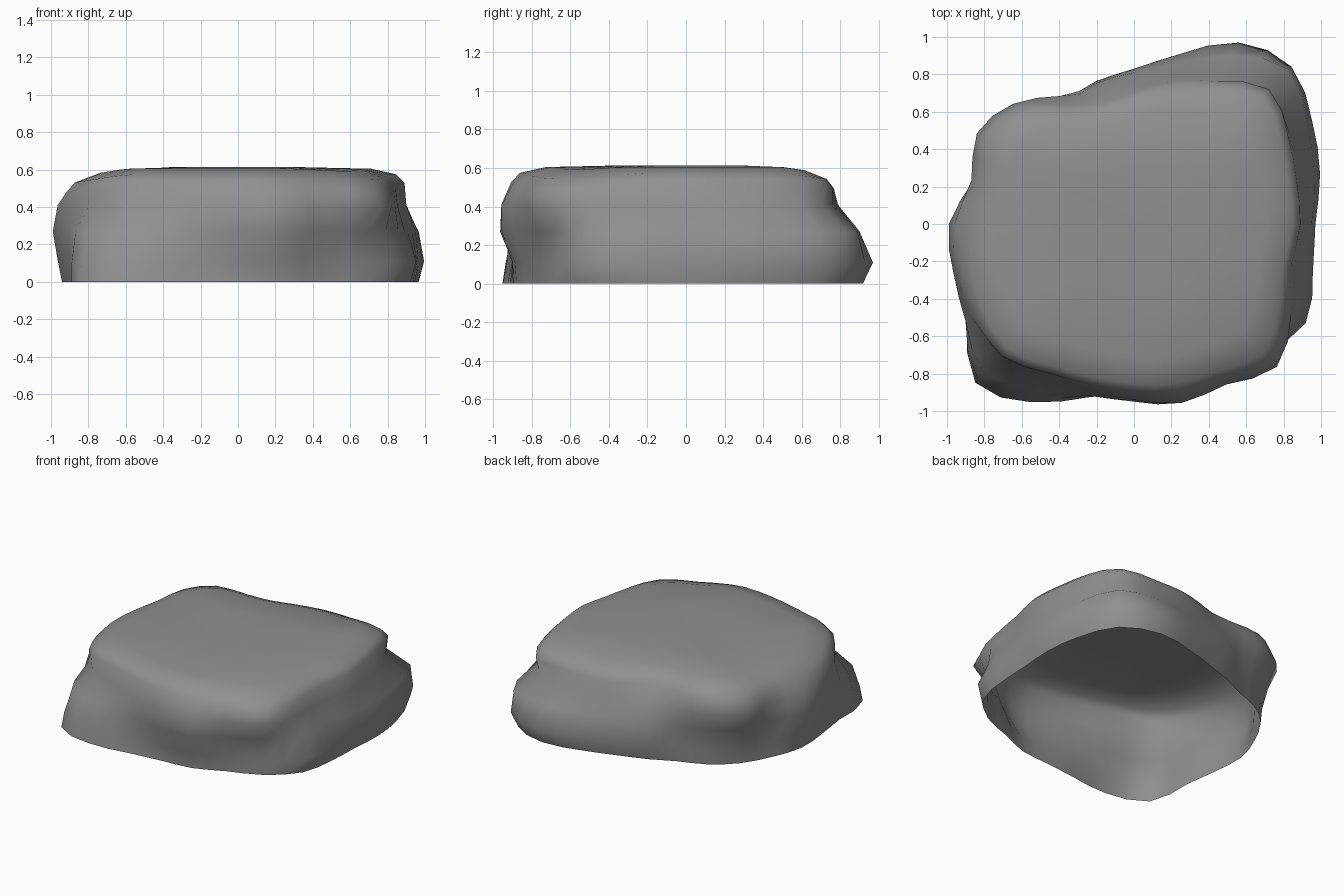
import bpy
import bmesh
import math

if "Cube" in bpy.data.objects:
    bpy.data.objects.remove(bpy.data.objects["Cube"], do_unlink=True)


def make_material(name, colour):
    material = bpy.data.materials.new(name)
    material.use_nodes = True
    material.diffuse_color = colour
    material.node_tree.nodes["Principled BSDF"].inputs["Base Color"].default_value = colour
    return material


def rounded(radii):
    """Add a smoothly interpolated radius between each pair of neighbours."""
    result = []
    for i, here in enumerate(radii):
        following = radii[(i + 1) % len(radii)]
        outer = radii[i - 1] + radii[(i + 2) % len(radii)]
        result += [here, (9 * (here + following) - outer) / 16]
    return result


def ring_points(radii, height, scale=1.0):
    """Turn radii, evenly spaced around the z axis, into a level outline."""
    radii = rounded(radii)
    step = math.tau / len(radii)
    return [(scale * r * math.cos(i * step), scale * r * math.sin(i * step), height)
            for i, r in enumerate(radii)]


# Outlines of the stone, from the right side (+x) counter-clockwise
ground = [.95, 1.0, 1.07, 1.14, 1.06, .9, .8, .76, .75, .81, .86, .89,
          .94, .96, 1.03, 1.2, 1.1, .96, .9, .91, .91, .98, 1.02, .97]
flare = [.97, 1.03, 1.1, 1.19, 1.12, .94, .83, .79, .76, .82, .87, .88,
         .96, .98, 1.04, 1.18, 1.08, .94, .9, .92, .92, .98, 1.06, .99]
waist = [.95, 1.0, 1.07, 1.17, 1.04, .89, .81, .78, .77, .84, .91, .89,
         .99, 1.0, 1.04, 1.13, 1.02, .95, .95, .99, .95, .99, .99, .94]
shoulder = [.9, .92, .96, 1.0, .9, .81, .74, .73, .79, .91, .97, .9,
            .96, .98, 1.0, .99, .93, .92, .94, .99, .99, 1.08, .97, .89]
rim = [.89, .9, .95, 1.02, .88, .79, .71, .67, .73, .88, .92, .87,
       .9, .95, .98, 1.0, .92, .89, .9, .93, .95, 1.03, .94, .87]

# Side walls, then the rounded edge and the nearly flat top
levels = [
    ring_points(ground, 0),
    ring_points(flare, .11),
    ring_points(waist, .27),
    ring_points(shoulder, .41),
    ring_points(rim, .53),
    ring_points(rim, .575, .95),
    ring_points(rim, .605, .8),
    ring_points(rim, .613, .4),
]

bm = bmesh.new()
rings = [[bm.verts.new(point) for point in level] for level in levels]
for lower, upper in zip(rings, rings[1:]):
    for i in range(len(lower)):
        j = (i + 1) % len(lower)
        bm.faces.new((lower[i], lower[j], upper[j], upper[i]))

# Close the top; the underside stays open
centre = bm.verts.new((0, 0, .613))
last = rings[-1]
for i in range(len(last)):
    bm.faces.new((last[i], last[(i + 1) % len(last)], centre))

# The top slopes down slightly towards its left end, its back and one front corner
for vert in bm.verts:
    x, y, z = vert.co
    if z > .5:
        vert.co.z -= (.16 * max(0, -.6 - x) + .14 * max(0, y - .5)
                      + .08 * max(0, x - y - 1))

mesh = bpy.data.meshes.new("stone")
bm.to_mesh(mesh)
bm.free()
mesh.shade_smooth()
mesh.materials.append(make_material("stone_grey", (.28, .28, .28, 1)))

stone = bpy.data.objects.new("stone", mesh)
bpy.context.collection.objects.link(stone)
